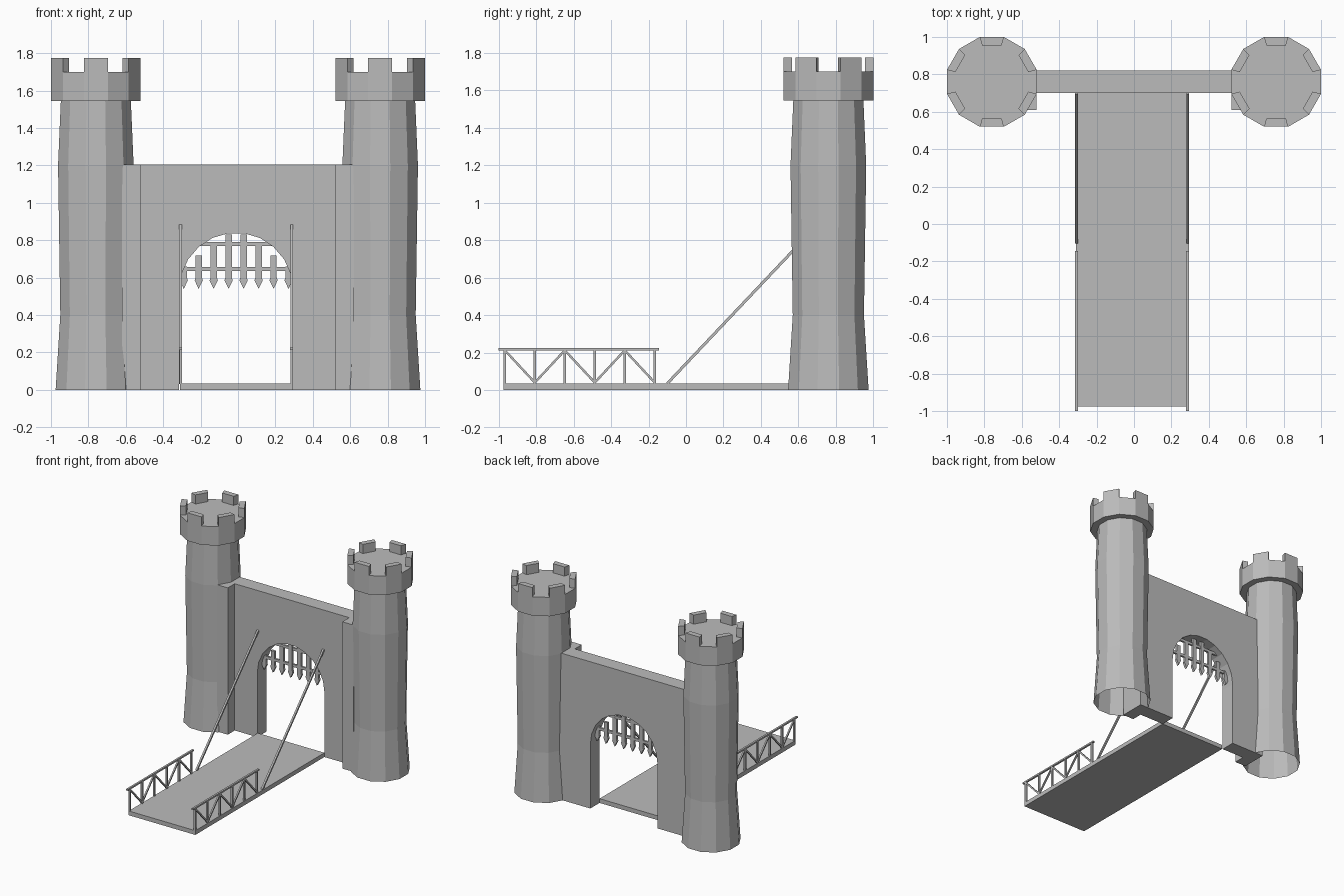
import bpy, bmesh
from math import sin, cos, pi, radians
from mathutils import Vector

if "Cube" in bpy.data.objects:
    bpy.data.objects.remove(bpy.data.objects["Cube"])

STONE = (0.5, 0.5, 0.5, 1)
stone = bpy.data.materials.new("grey_stone")
stone.use_nodes = True
stone.diffuse_color = STONE
stone.node_tree.nodes["Principled BSDF"].inputs["Base Color"].default_value = STONE

GATE_X = -0.01            # middle of the gate and bridge
WALL_FRONT, WALL_BACK = 0.70, 0.82
SIDES = (("left", 1), ("right", -1))


def finish(name, bm):
    bmesh.ops.recalc_face_normals(bm, faces=bm.faces)
    mesh = bpy.data.meshes.new(name)
    bm.to_mesh(mesh)
    bm.free()
    mesh.materials.append(stone)
    obj = bpy.data.objects.new(name, mesh)
    bpy.context.collection.objects.link(obj)
    return obj


def prism(bm, points, offset):
    """Extrude a flat outline along an offset."""
    face = bm.faces.new([bm.verts.new(p) for p in points])
    out = bmesh.ops.extrude_face_region(bm, geom=[face], use_keep_orig=True)
    verts = [g for g in out["geom"] if isinstance(g, bmesh.types.BMVert)]
    bmesh.ops.translate(bm, verts=verts, vec=offset)


def box(bm, lo, hi):
    (x0, y0, z0), (x1, y1, z1) = lo, hi
    prism(bm, [(x0, y0, z0), (x1, y0, z0), (x1, y1, z0), (x0, y1, z0)], (0, 0, z1 - z0))


def beam(bm, a, b, size):
    """Square bar between two points in a plane of constant x."""
    a, b = Vector(a), Vector(b)
    side = Vector((size / 2, 0, 0))
    up = (b - a).normalized().cross(Vector((1, 0, 0))) * size / 2
    prism(bm, [a - side - up, a + side - up, a + side + up, a - side + up], b - a)


def ring_point(centre, apothem, i, z):
    """Corner of a twelve-sided ring whose flats face the axes."""
    angle, r = radians(15 + 30 * i), apothem / cos(radians(15))
    return (centre[0] + r * cos(angle), centre[1] + r * sin(angle), z)


def ring(centre, apothem, z):
    return [ring_point(centre, apothem, i, z) for i in range(12)]


# Towers: hollow bulging shaft, solid crown, six wedge merlons
for side, s in SIDES:
    c = (s * 0.76, 0.76)
    bm = bmesh.new()
    rows = [[bm.verts.new(p) for p in ring(c, r, z)]
            for r, z in ((0.215, 0), (0.19, 0.4), (0.202, 1.2), (0.187, 1.55))]
    for low, high in zip(rows, rows[1:]):
        for i in range(12):
            j = (i + 1) % 12
            bm.faces.new((low[i], low[j], high[j], high[i]))
    finish(side + "_tower_shaft", bm)

    bm = bmesh.new()
    prism(bm, ring(c, 0.24, 1.545), (0, 0, 0.155))
    finish(side + "_tower_crown", bm)

    bm = bmesh.new()
    for i in range(0, 12, 2):
        prism(bm, [ring_point(c, 0.24, i, 1.70), ring_point(c, 0.24, i + 1, 1.70),
                   ring_point(c, 0.195, i + 1, 1.70), ring_point(c, 0.195, i, 1.70)],
              (0, 0, 0.075))
    finish(side + "_tower_merlons", bm)

    # Pier joining the wall to the tower
    bm = bmesh.new()
    box(bm, (min(s * 0.52, s * 0.62), 0.61, 0), (max(s * 0.52, s * 0.62), WALL_BACK, 1.205))
    finish(side + "_pier", bm)


# Gate wall with arched opening
def arch(radius, steps=11, spring=0.53):
    return [(GATE_X - radius * cos(pi * i / steps), WALL_FRONT,
             spring + (radius + 0.005) * sin(pi * i / steps)) for i in range(steps + 1)]


DEPTH = Vector((0, WALL_BACK - WALL_FRONT, 0))
inner, outer = arch(0.305), arch(0.36)
left_x, right_x = inner[0][0], inner[-1][0]
y = WALL_FRONT
bm = bmesh.new()
prism(bm, [(-0.52, y, 0), (left_x, y, 0), inner[0], *outer, inner[-1],
           (right_x, y, 0), (0.52, y, 0), (0.52, y, 0.9), (-0.52, y, 0.9)], DEPTH)
finish("gate_wall", bm)

bm = bmesh.new()
box(bm, (-0.52, WALL_FRONT, 0.9), (0.52, WALL_BACK, 1.205))
finish("wall_lintel", bm)

bm = bmesh.new()
for i in range(len(inner) - 1):
    prism(bm, [inner[i], inner[i + 1], outer[i + 1], outer[i]], DEPTH)
finish("arch_stones", bm)

# Portcullis: spiked uprights and two crossbars
bm = bmesh.new()
for i in range(8):
    x = GATE_X + (i - 3.5) * 0.08
    top = 0.84 - 0.2 * abs(i - 3.5) / 3.5
    w = 0.017
    prism(bm, [(x, 0.75, 0.54), (x + w + 0.005, 0.75, 0.585), (x + w, 0.75, 0.6),
               (x + w, 0.75, top + 0.02), (x - w, 0.75, top + 0.02),
               (x - w, 0.75, 0.6), (x - w - 0.005, 0.75, 0.585)], (0, 0.02, 0))
for z, half in ((0.645, 0.30), (0.78, 0.22)):
    box(bm, (GATE_X - half, 0.752, z - 0.011), (GATE_X + half, 0.768, z + 0.011))
finish("portcullis", bm)

# Drawbridge deck
bm = bmesh.new()
box(bm, (left_x + 0.005, -0.975, 0), (right_x, WALL_FRONT, 0.035))
finish("bridge_deck", bm)

# Railings and hoisting bars on both edges of the deck
for side, s in SIDES:
    x = GATE_X + s * 0.297
    bm = bmesh.new()
    box(bm, (x - 0.008, -1.0, 0.212), (x + 0.008, -0.145, 0.225))
    stops = [-0.967 + 0.16 * i for i in range(6)]
    for i, y in enumerate(stops):
        beam(bm, (x, y, 0.03), (x, y, 0.215), 0.014)
        if i < 5:
            ends = (0.212, 0.04) if i % 2 == 0 else (0.04, 0.212)
            beam(bm, (x, y, ends[0]), (x, stops[i + 1], ends[1]), 0.012)
    finish(side + "_railing", bm)

    bm = bmesh.new()
    beam(bm, (x, -0.10, 0.035), (x, WALL_FRONT, 0.88), 0.015)
    finish(side + "_hoist_bar", bm)
